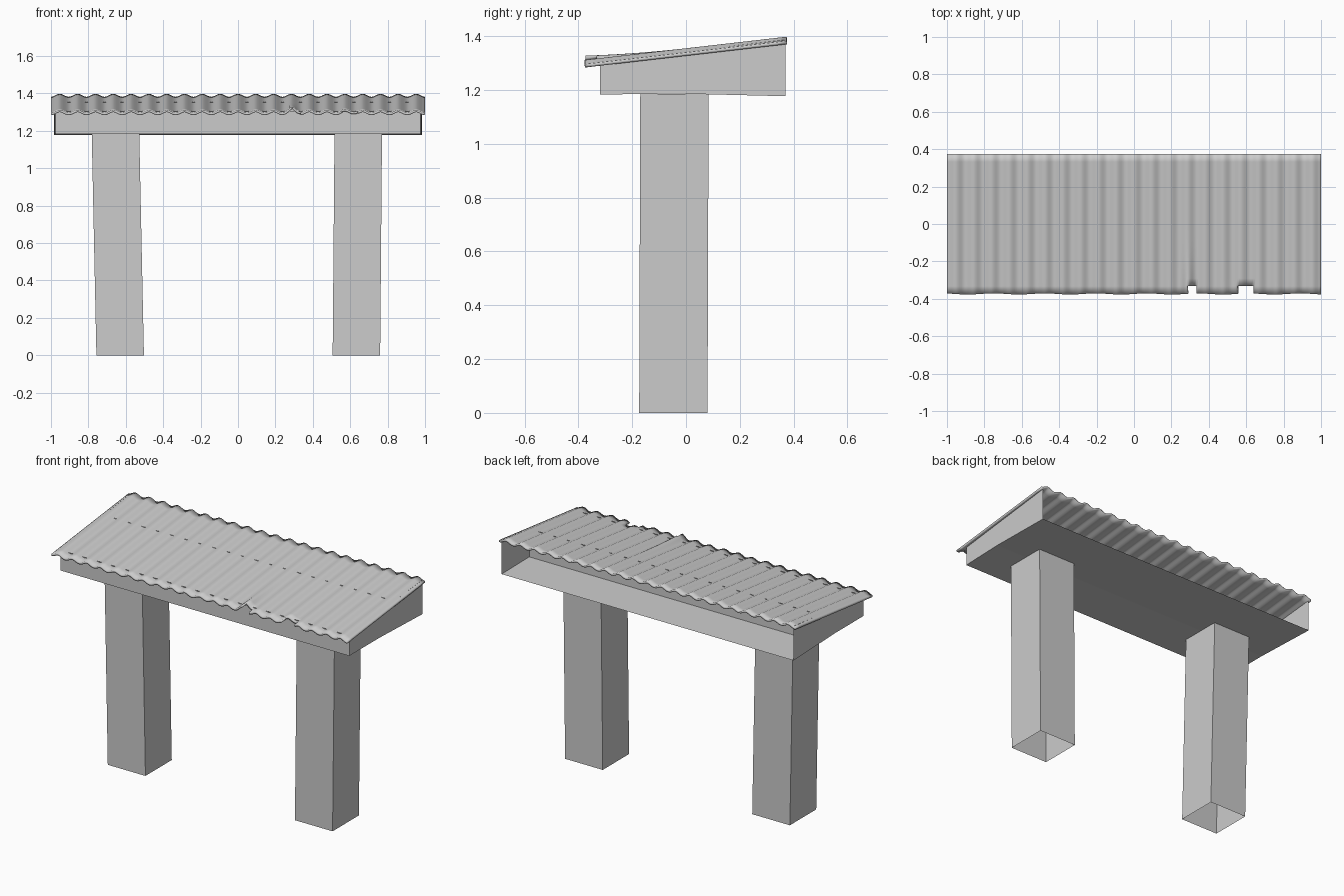
import bpy, bmesh, math

cube = bpy.data.objects.get("Cube")
if cube:
    bpy.data.objects.remove(cube, do_unlink=True)

grey = bpy.data.materials.new("plain grey")
grey.use_nodes = True
colour = (0.6, 0.6, 0.6, 1)
grey.diffuse_color = colour
grey.node_tree.nodes["Principled BSDF"].inputs["Base Color"].default_value = colour


def add_object(name, bm):
    mesh = bpy.data.meshes.new(name)
    bm.to_mesh(mesh)
    bm.free()
    mesh.materials.append(grey)
    obj = bpy.data.objects.new(name, mesh)
    bpy.context.collection.objects.link(obj)
    return obj


def roof_height(y):
    return 1.347 + 0.115 * y


# Posts: slightly leaning square tubes, open at both ends
def post(name, foot_x, head_x):
    bm = bmesh.new()
    rings = []
    for z, cx, cy in ((0, foot_x, -0.047), (1.185, head_x, -0.043)):
        rings.append([bm.verts.new((cx + dx * 0.127, cy + dy * 0.127, z))
                      for dx, dy in ((-1, -1), (1, -1), (1, 1), (-1, 1))])
    low, high = rings
    for i in range(4):
        j = (i + 1) % 4
        bm.faces.new((low[i], low[j], high[j], high[i]))
    return add_object(name, bm)


post("right_post", -0.63, -0.655)
post("left_post", 0.633, 0.643)

# Tray under the roof: cross-sections run from front to back, open at the back
bm = bmesh.new()
sections = []
for y, half, floor in ((-0.32, 0.975, 1.183), (-0.04, 0.98, 1.187), (0.37, 0.985, 1.177)):
    top = roof_height(y) - 0.003
    sections.append([bm.verts.new((x, y, z)) for x, z in
                     ((-half, top), (-half, floor), (half, floor), (half, top))])
for a, b in zip(sections, sections[1:]):
    for i in range(3):
        bm.faces.new((a[i], b[i], b[i + 1], a[i + 1]))
bm.faces.new(sections[0])
add_object("roof_tray", bm)

# Inner board that stiffens the tray
bm = bmesh.new()
bm.faces.new([bm.verts.new((x, 0.11, z)) for x, z in
              ((-0.98, 1.184), (0.98, 1.184), (0.98, 1.355), (-0.98, 1.355))])
add_object("inner_board", bm)

# Corrugated roof sheet with a dent and two torn notches in the front edge
bm = bmesh.new()
bmesh.ops.create_grid(bm, x_segments=210, y_segments=18, size=1)
for v in bm.verts:
    v.co.y *= 0.374


def torn(face):
    c = face.calc_center_median()
    return c.y < -0.333 and (0.285 < c.x < 0.33 or 0.555 < c.x < 0.635)


bmesh.ops.delete(bm, geom=[f for f in bm.faces if torn(f)], context='FACES')
for v in bm.verts:
    x, y = v.co.x, v.co.y
    front = max(0, -y / 0.374) ** 2
    wave = 0.008 * math.cos(x * math.pi * 21)
    dent = 0.016 * math.exp(-((x - 0.29) / 0.025) ** 2) * front
    v.co.z = roof_height(y) + wave + dent
    if y < -0.37:
        v.co.y += 0.003 * math.sin(x * 23)
roof = add_object("corrugated_roof", bm)
thick = roof.modifiers.new("thickness", 'SOLIDIFY')
thick.thickness = 0.012
thick.offset = -1
bpy.context.view_layer.objects.active = roof
roof.select_set(True)
bpy.ops.object.shade_smooth_by_angle(angle=math.radians(40))
